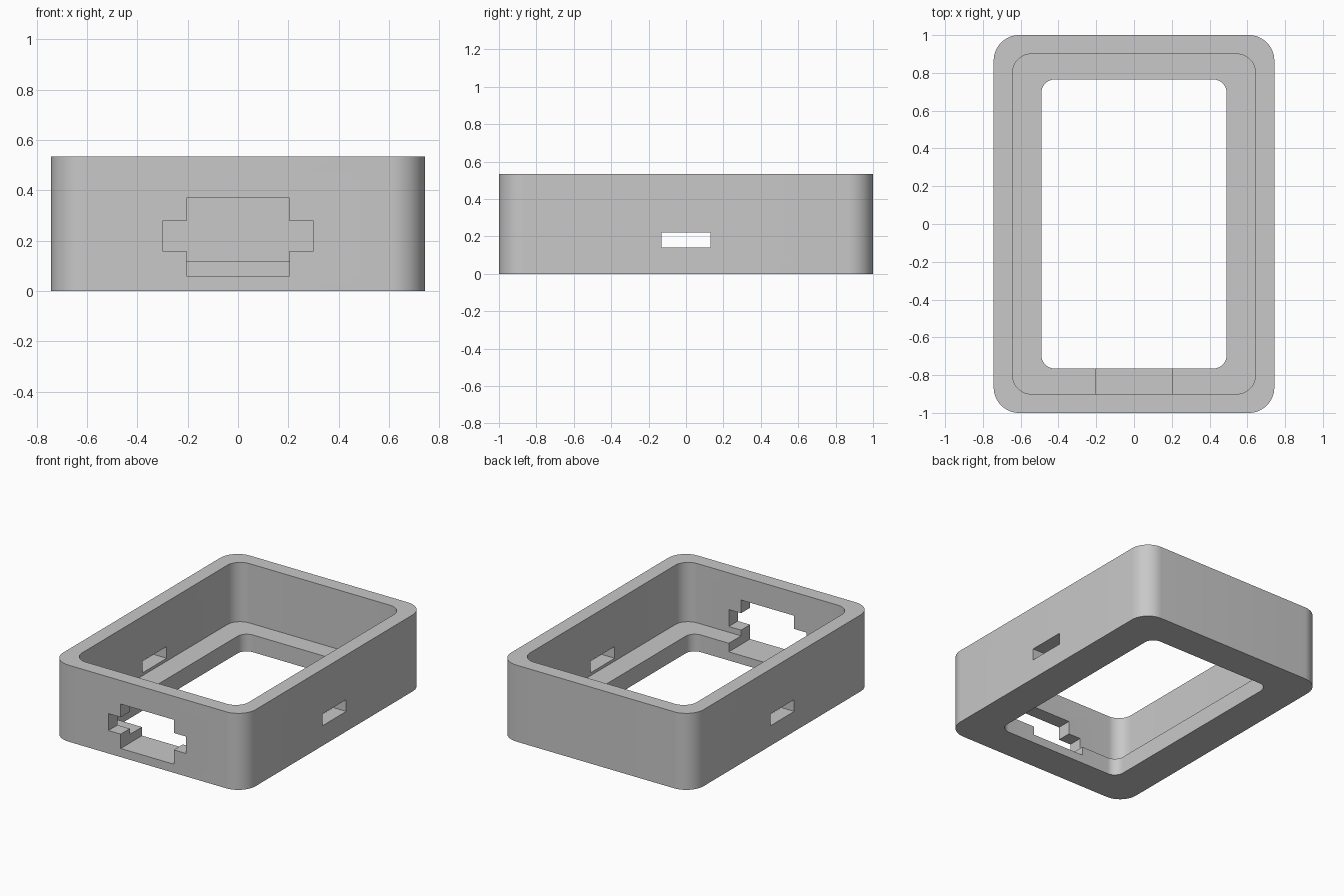
import bpy, bmesh
from math import sin, cos, pi, radians

cube = bpy.data.objects.get("Cube")
if cube:
    bpy.data.objects.remove(cube, do_unlink=True)

HALF_X, HALF_Y, HEIGHT = 0.743, 1.0, 0.534
FLOOR = 0.12

grey = bpy.data.materials.new("plain grey")
grey.use_nodes = True
grey.diffuse_color = (0.58, 0.58, 0.58, 1)
grey.node_tree.nodes["Principled BSDF"].inputs["Base Color"].default_value = grey.diffuse_color


def rounded(hx, hy, r, steps=14):
    """Outline of a rounded rectangle, counter-clockwise."""
    points = []
    for i, (sx, sy) in enumerate([(1, 1), (-1, 1), (-1, -1), (1, -1)]):
        for k in range(steps + 1):
            a = (i + k / steps) * pi / 2
            points.append((sx * (hx - r) + r * cos(a), sy * (hy - r) + r * sin(a)))
    return points


def prism(name, outline, start, end, place):
    """Extrude an outline from start to end; place maps (u, v, depth) to xyz."""
    bm = bmesh.new()
    face = bm.faces.new([bm.verts.new(place(u, v, start)) for u, v in outline])
    top = bmesh.ops.extrude_face_region(bm, geom=[face])["geom"]
    shift = [b - a for a, b in zip(place(0, 0, start), place(0, 0, end))]
    bmesh.ops.translate(bm, vec=shift, verts=[g for g in top if isinstance(g, bmesh.types.BMVert)])
    bmesh.ops.recalc_face_normals(bm, faces=bm.faces)
    mesh = bpy.data.meshes.new(name)
    bm.to_mesh(mesh)
    bm.free()
    mesh.materials.append(grey)
    obj = bpy.data.objects.new(name, mesh)
    bpy.context.collection.objects.link(obj)
    return obj


def upright(u, v, d):
    return (u, v, d)


def along_y(u, v, d):
    return (u, d, v)


def along_x(u, v, d):
    return (d, u, v)


# Outer block
case = prism("case_frame", rounded(HALF_X, HALF_Y, 0.135), 0, HEIGHT, upright)

# Front port: a cross-shaped slot that also notches the ledge
right_half = [(0.205, 0.06), (0.205, 0.16), (0.3, 0.16),
              (0.3, 0.278), (0.205, 0.278), (0.205, 0.37)]
port = right_half + [(-x, z) for x, z in reversed(right_half)]
slot = [(-0.132, 0.14), (0.132, 0.14), (0.132, 0.222), (-0.132, 0.222)]

cutters = [
    prism("cavity_cutter", rounded(0.643, 0.9, 0.1), FLOOR, 1, upright),
    prism("opening_cutter", rounded(0.49, 0.765, 0.07), -0.5, 0.5, upright),
    prism("port_cutter", port, -1.2, -0.6, along_y),
    prism("side_slot_cutter", slot, -1, 1, along_x),
]
for cutter in cutters:
    cutter.hide_render = True
    mod = case.modifiers.new(cutter.name, "BOOLEAN")
    mod.operation = "DIFFERENCE"
    mod.solver = "EXACT"
    mod.object = cutter

# Bake the cuts, then drop the cutters
graph = bpy.context.evaluated_depsgraph_get()
case_mesh = bpy.data.meshes.new_from_object(case.evaluated_get(graph))
case.modifiers.clear()
case.data = case_mesh
for cutter in cutters:
    bpy.data.objects.remove(cutter, do_unlink=True)

# Smooth corners, crisp rims
bpy.ops.object.select_all(action="DESELECT")
case.select_set(True)
bpy.context.view_layer.objects.active = case
bpy.ops.object.shade_smooth_by_angle(angle=radians(30))
